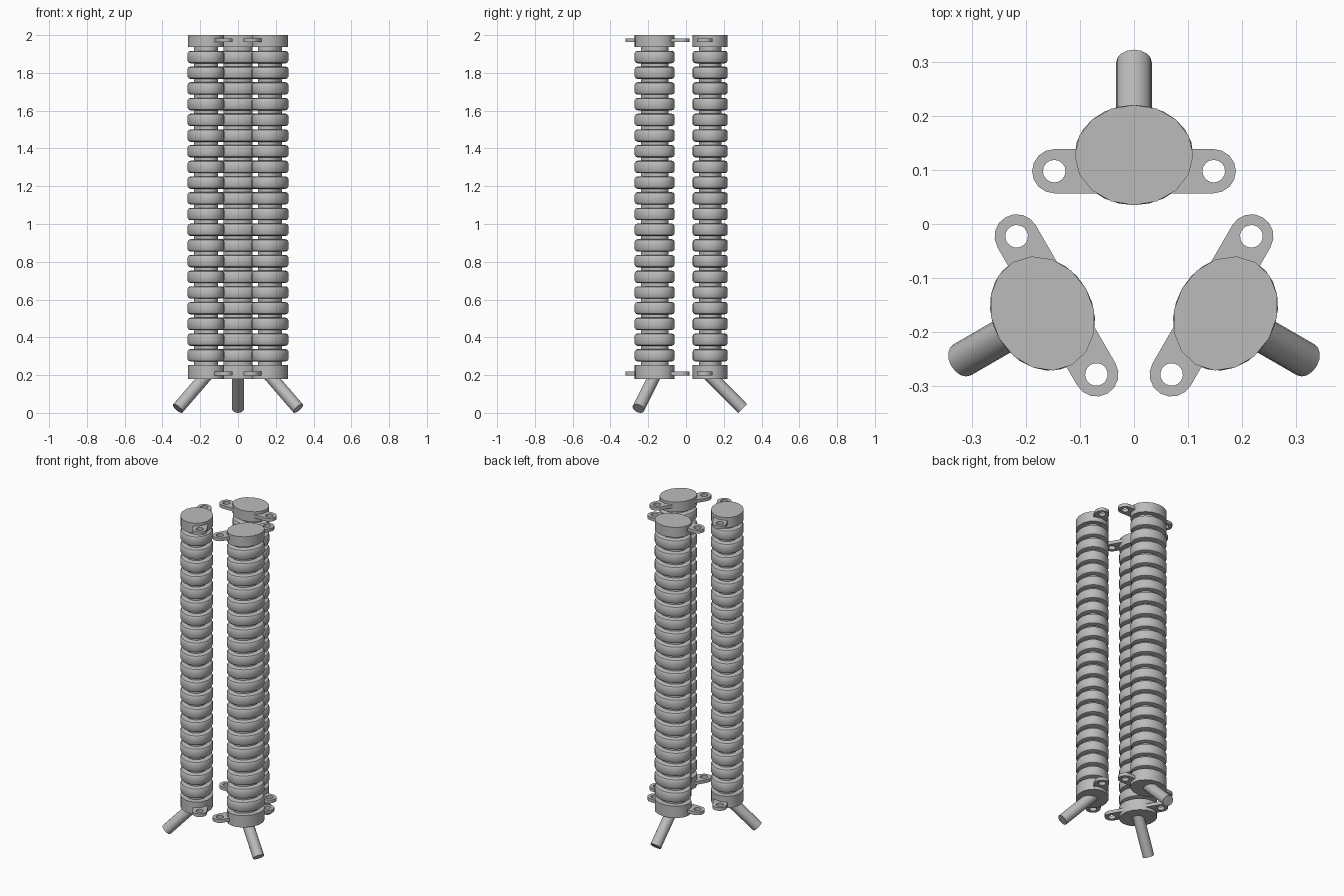
import bpy, bmesh
from math import sin, cos, pi, radians
from mathutils import Matrix, Vector

if "Cube" in bpy.data.objects:
    bpy.data.objects.remove(bpy.data.objects["Cube"], do_unlink=True)

grey = bpy.data.materials.new("plain_grey")
grey.use_nodes = True
grey.diffuse_color = (0.5, 0.5, 0.5, 1)
grey.node_tree.nodes["Principled BSDF"].inputs["Base Color"].default_value = (0.5, 0.5, 0.5, 1)

AXIS_Y = -0.068          # centre of the three-column arrangement
COLUMN = Vector((0, 0.196, 0))
RX, RY = 0.11, 0.093     # oval column radii


def to_mesh(bm, name):
    bmesh.ops.remove_doubles(bm, verts=bm.verts, dist=1e-5)
    bmesh.ops.recalc_face_normals(bm, faces=bm.faces)
    mesh = bpy.data.meshes.new(name)
    bm.to_mesh(mesh)
    bm.free()
    mesh.materials.append(grey)
    return mesh


def oval_loft(bm, profile, sides):
    """Closed oval solid from (inset, z) pairs, bottom to top."""
    loops = []
    for inset, z in profile:
        loops.append([bm.verts.new(COLUMN + Vector((
            (RX - inset) * cos(2 * pi * i / sides),
            (RY - inset) * sin(2 * pi * i / sides), z))) for i in range(sides)])
    for a, b in zip(loops, loops[1:]):
        for i in range(sides):
            j = (i + 1) % sides
            bm.faces.new((a[i], a[j], b[j], b[i]))
    bm.faces.new(loops[0][::-1])
    bm.faces.new(loops[-1])


def make_core():
    bm = bmesh.new()
    oval_loft(bm, [(0.033, 0.2), (0.033, 1.98)], 24)
    return to_mesh(bm, "core")


def make_rings():
    bm = bmesh.new()
    edge = [(0.016, 0.033), (0.005, 0.029), (0, 0.02)]
    for i in range(20):
        z = 0.305 + i * 0.0831
        low = [(inset, z - h) for inset, h in edge]
        high = [(inset, z + h) for inset, h in reversed(edge)]
        oval_loft(bm, low + high, 24)
    return to_mesh(bm, "rings")


def make_cap(bottom, top):
    bm = bmesh.new()
    oval_loft(bm, [(0, bottom), (0, top)], 16)
    return to_mesh(bm, "cap")


def make_lugs(z):
    """Pair of flat ears with round holes."""
    bm = bmesh.new()
    n, outer, hole, reach = 16, 0.041, 0.021, 0.09
    for side in (-1, 1):
        rims = ([], [])
        for i in range(n):
            c, s = cos(2 * pi * i / n), sin(2 * pi * i / n)
            if c > -0.01:
                x, y = outer * c, outer * s
            else:
                x, y = -reach, outer * (0 if abs(s) < 0.01 else s / abs(s))
            for rim, px, py in ((rims[0], x, y), (rims[1], hole * c, hole * s)):
                rim.append(bm.verts.new((side * (0.148 + px), 0.166 + py, z - 0.01)))
        for i in range(n):
            j = (i + 1) % n
            bm.faces.new((rims[0][i], rims[0][j], rims[1][j], rims[1][i]))
    bmesh.ops.remove_doubles(bm, verts=bm.verts, dist=1e-5)
    grown = bmesh.ops.extrude_face_region(bm, geom=bm.faces[:])["geom"]
    bmesh.ops.translate(bm, vec=(0, 0, 0.02),
                        verts=[v for v in grown if isinstance(v, bmesh.types.BMVert)])
    return to_mesh(bm, "lugs")


def make_foot():
    """Round leg splayed outward at 45 degrees."""
    bm = bmesh.new()
    start, end = Vector((0, 0.19, 0.202)), Vector((0, 0.368, 0.0233))
    axis = end - start
    place = Matrix.Translation((start + end) / 2) @ axis.to_track_quat('Z', 'Y').to_matrix().to_4x4()
    bmesh.ops.create_cone(bm, cap_ends=True, segments=16, radius1=0.033,
                          radius2=0.033, depth=axis.length, matrix=place)
    return to_mesh(bm, "foot")


parts = {
    "core": make_core(),
    "rings": make_rings(),
    "bottom_cap": make_cap(0.18, 0.254),
    "top_cap": make_cap(1.937, 2.0),
    "bottom_lugs": make_lugs(0.209),
    "top_lugs": make_lugs(1.973),
    "foot": make_foot(),
}

# Repeat the column three times around the shared axis
bpy.ops.object.select_all(action='DESELECT')
for label, angle in (("back", 0), ("left", -120), ("right", 120)):
    for part, mesh in parts.items():
        obj = bpy.data.objects.new(f"{label}_{part}", mesh)
        obj.matrix_world = Matrix.Translation((0, AXIS_Y, 0)) @ Matrix.Rotation(radians(angle), 4, 'Z')
        bpy.context.collection.objects.link(obj)
        if label == "back":
            obj.select_set(True)
            bpy.context.view_layer.objects.active = obj

bpy.ops.object.shade_smooth_by_angle(angle=radians(35))
